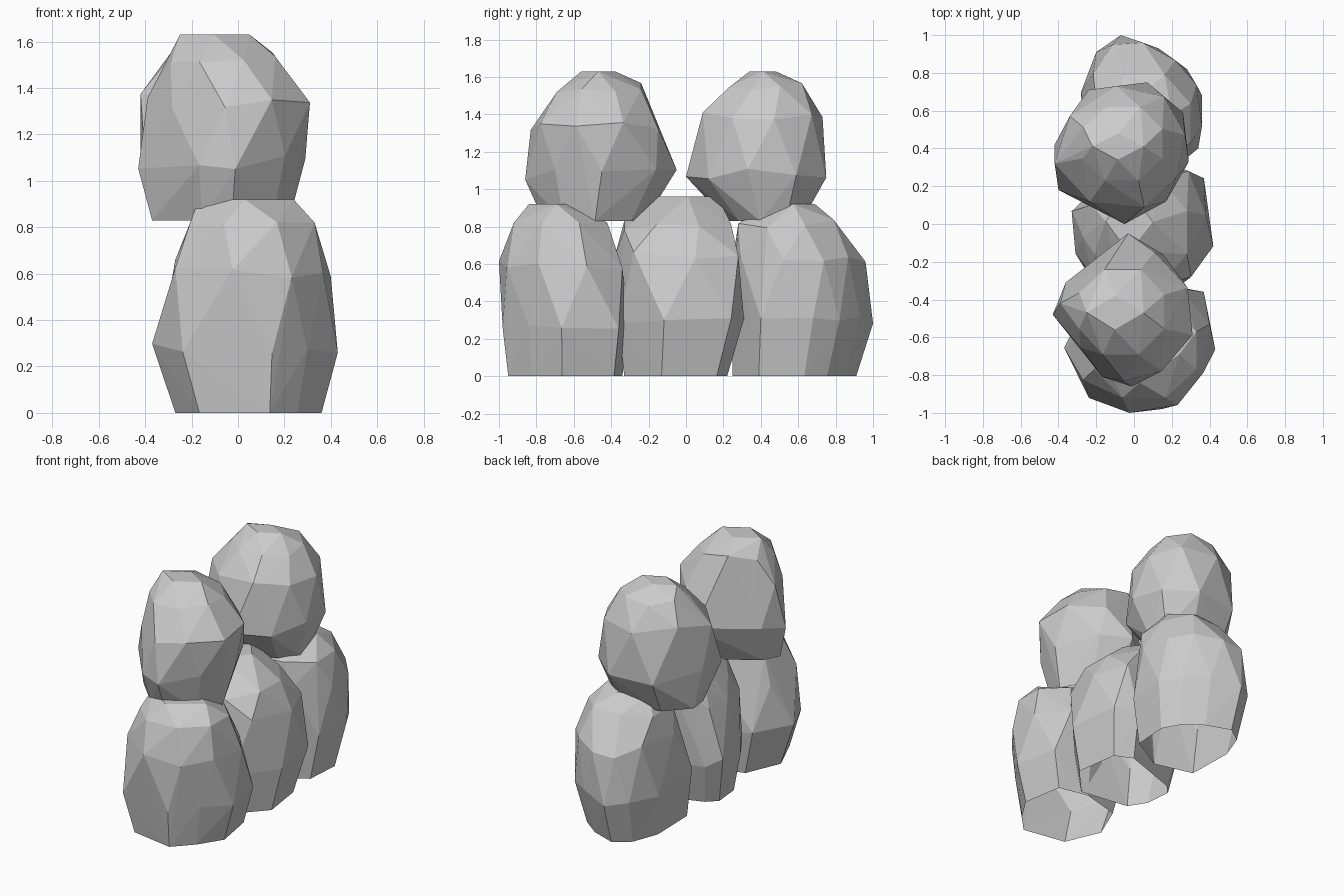
import bpy
import bmesh
import random
from mathutils import Vector

default_cube = bpy.data.objects.get("Cube")
if default_cube:
    bpy.data.objects.remove(default_cube, do_unlink=True)

random.seed(4)

# One plain stone colour for every boulder
stone = bpy.data.materials.new("stone_grey")
stone.use_nodes = True
stone_colour = (0.6, 0.6, 0.6, 1)
stone.diffuse_color = stone_colour
stone.node_tree.nodes["Principled BSDF"].inputs["Base Color"].default_value = stone_colour

# Rounded outline shared by the shoulders of all boulders
SHOULDER = [(1, -.4), (1, .4), (.45, 1), (-.4, 1), (-1, .45), (-1, -.4), (-.45, -1), (.4, -1)]


def normalised(outline):
    """Scale an outline so that it fills the box from -1 to 1."""
    xs, ys = zip(*outline)
    low = Vector((min(xs), min(ys)))
    high = Vector((max(xs), max(ys)))
    middle, half = (low + high) / 2, (high - low) / 2
    return [((x - middle.x) / half.x, (y - middle.y) / half.y) for x, y in outline]


def staggered(outline):
    """Move each corner to the middle of its edge, to turn the facets."""
    following = outline[1:] + outline[:1]
    middles = [((a[0] + b[0]) / 2, (a[1] + b[1]) / 2) for a, b in zip(outline, following)]
    return normalised(middles)


def boulder(name, outline, rings):
    """Faceted shell, open underneath, around rings given as height, x range, y range."""
    bm = bmesh.new()
    girth = normalised(outline)
    crown = normalised(staggered(SHOULDER)[::2])
    layers = [girth, girth, staggered(girth), SHOULDER, crown]
    for level, (corners, ring) in enumerate(zip(layers, rings)):
        height, x_low, x_high, y_low, y_high = ring
        for u, v in corners:
            x = (x_low + x_high + u * (x_high - x_low)) / 2
            y = (y_low + y_high + v * (y_high - y_low)) / 2
            wobble = random.uniform(-0.03, 0.03) if level in (1, 2, 3) else 0
            bm.verts.new((x, y, height + wobble))
    hull = bmesh.ops.convex_hull(bm, input=bm.verts)
    spare = {item for key in ("geom_interior", "geom_unused") for item in hull[key]}
    loose = [item for item in spare if isinstance(item, bmesh.types.BMVert)]
    bmesh.ops.delete(bm, geom=loose, context="VERTS")
    bmesh.ops.recalc_face_normals(bm, faces=bm.faces)
    # Take away the flat underside
    base = rings[0][0] + 0.001
    underside = [f for f in bm.faces if all(v.co.z < base for v in f.verts)]
    bmesh.ops.delete(bm, geom=underside, context="FACES")
    mesh = bpy.data.meshes.new(name)
    bm.to_mesh(mesh)
    bm.free()
    mesh.materials.append(stone)
    rock = bpy.data.objects.new(name, mesh)
    bpy.context.scene.collection.objects.link(rock)


# Lower row, standing flat on the ground
boulder(
    name="lower_front_boulder",
    outline=[(-.24, -.94), (.14, -1), (.29, -.86), (.42, -.68),
             (.36, -.37), (.1, -.32), (-.24, -.4), (-.37, -.67)],
    rings=[(0, -.27, .36, -.95, -.34),
           (.28, -.37, .43, -.98, -.31),
           (.6, -.27, .4, -1, -.34),
           (.8, -.21, .33, -.92, -.42),
           (.92, -.17, .24, -.84, -.54)],
)
boulder(
    name="lower_middle_boulder",
    outline=[(-.33, .06), (-.25, .14), (.22, .31), (.37, .24),
             (.42, -.13), (.2, -.38), (-.22, -.32), (-.31, -.17)],
    rings=[(0, -.27, .35, -.33, .22),
           (.3, -.33, .42, -.36, .31),
           (.64, -.27, .38, -.38, .28),
           (.81, -.21, .28, -.33, .24),
           (.96, -.15, .1, -.15, .17)],
)
boulder(
    name="lower_back_boulder",
    outline=[(-.07, 1), (.13, .93), (.28, .82), (.36, .68),
             (.34, .4), (.05, .24), (-.27, .32), (-.28, .7), (-.2, .91)],
    rings=[(0, -.24, .3, .25, .91),
           (.31, -.28, .36, .24, 1),
           (.63, -.25, .36, .25, .96),
           (.82, -.2, .3, .28, .79),
           (.92, -.12, .2, .46, .69)],
)

# Upper pair, resting in the gaps of the row below
boulder(
    name="upper_front_boulder",
    outline=[(-.43, -.48), (-.36, -.31), (-.02, -.05), (.17, -.16),
             (.31, -.45), (.22, -.7), (0, -.86), (-.16, -.81)],
    rings=[(.83, -.37, .22, -.76, -.22),
           (1.08, -.43, .29, -.86, -.05),
           (1.33, -.39, .31, -.83, -.15),
           (1.54, -.29, .16, -.69, -.24),
           (1.63, -.25, .05, -.56, -.38)],
)
boulder(
    name="upper_back_boulder",
    outline=[(-.42, .42), (-.4, .18), (-.05, 0), (.17, .12),
             (.29, .33), (.26, .59), (.07, .75), (-.24, .71)],
    rings=[(.83, -.37, .2, .22, .62),
           (1.08, -.42, .29, 0, .75),
           (1.4, -.42, .27, .09, .73),
           (1.55, -.27, .15, .23, .62),
           (1.63, -.22, .05, .34, .48)],
)
